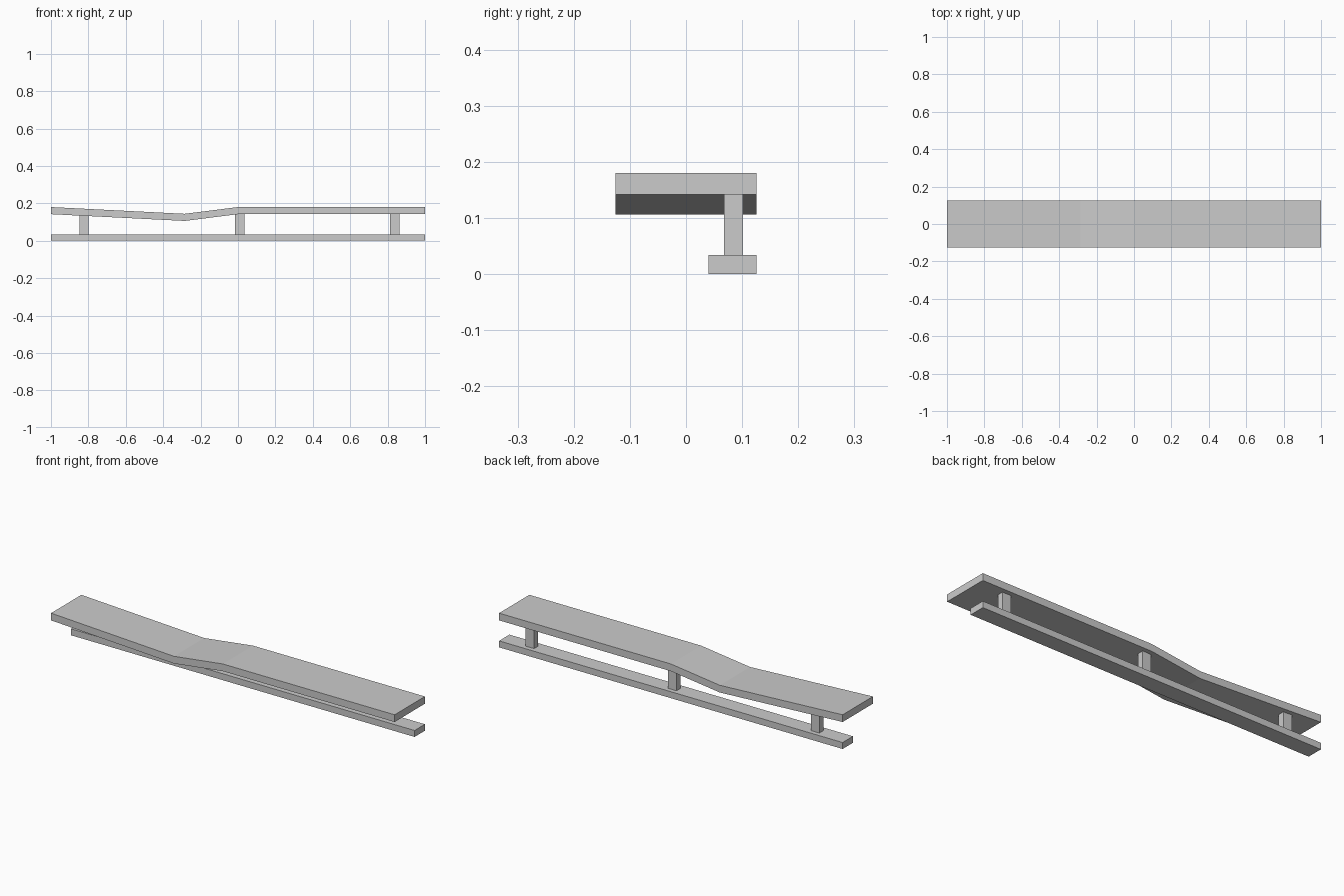
import bpy

cube = bpy.data.objects.get("Cube")
if cube:
    bpy.data.objects.remove(cube, do_unlink=True)

# Single plain grey
grey = bpy.data.materials.new("light_grey")
grey.use_nodes = True
COLOUR = (0.6, 0.6, 0.6, 1)
grey.diffuse_color = COLOUR
grey.node_tree.nodes["Principled BSDF"].inputs["Base Color"].default_value = COLOUR


def extrude_profile(name, profile, y0, y1):
    """Solid made from an x-z outline (counter-clockwise from the front) swept from y0 to y1."""
    n = len(profile)
    verts = [(x, y, z) for y in (y0, y1) for x, z in profile]
    faces = [tuple(range(n)), tuple(reversed(range(n, 2 * n)))]
    for i in range(n):
        j = (i + 1) % n
        faces.append((j, i, n + i, n + j))
    mesh = bpy.data.meshes.new(name)
    mesh.from_pydata(verts, [], faces)
    mesh.materials.append(grey)
    obj = bpy.data.objects.new(name, mesh)
    bpy.context.collection.objects.link(obj)
    return obj


def box(name, x0, x1, y0, y1, z0, z1):
    return extrude_profile(name, [(x0, z0), (x1, z0), (x1, z1), (x0, z1)], y0, y1)


# Bent seat plank: slopes down to a dip, then rises to a level run
THICKNESS = 0.038
top_line = [(-1, 0.18), (-0.285, 0.144), (0, 0.18), (1, 0.18)]
underside = [(x, z - THICKNESS) for x, z in top_line]
extrude_profile("seat_plank", underside + top_line[::-1], -0.126, 0.126)

# Base rail along the back
box("base_rail", -1, 1, 0.04, 0.126, 0, 0.034)

# Three posts between rail and plank
for name, x, top in (("right", -0.823, 0.138), ("middle", 0.009, 0.145), ("left", 0.838, 0.145)):
    box(f"{name}_post", x - 0.025, x + 0.025, 0.068, 0.102, 0.03, top)
